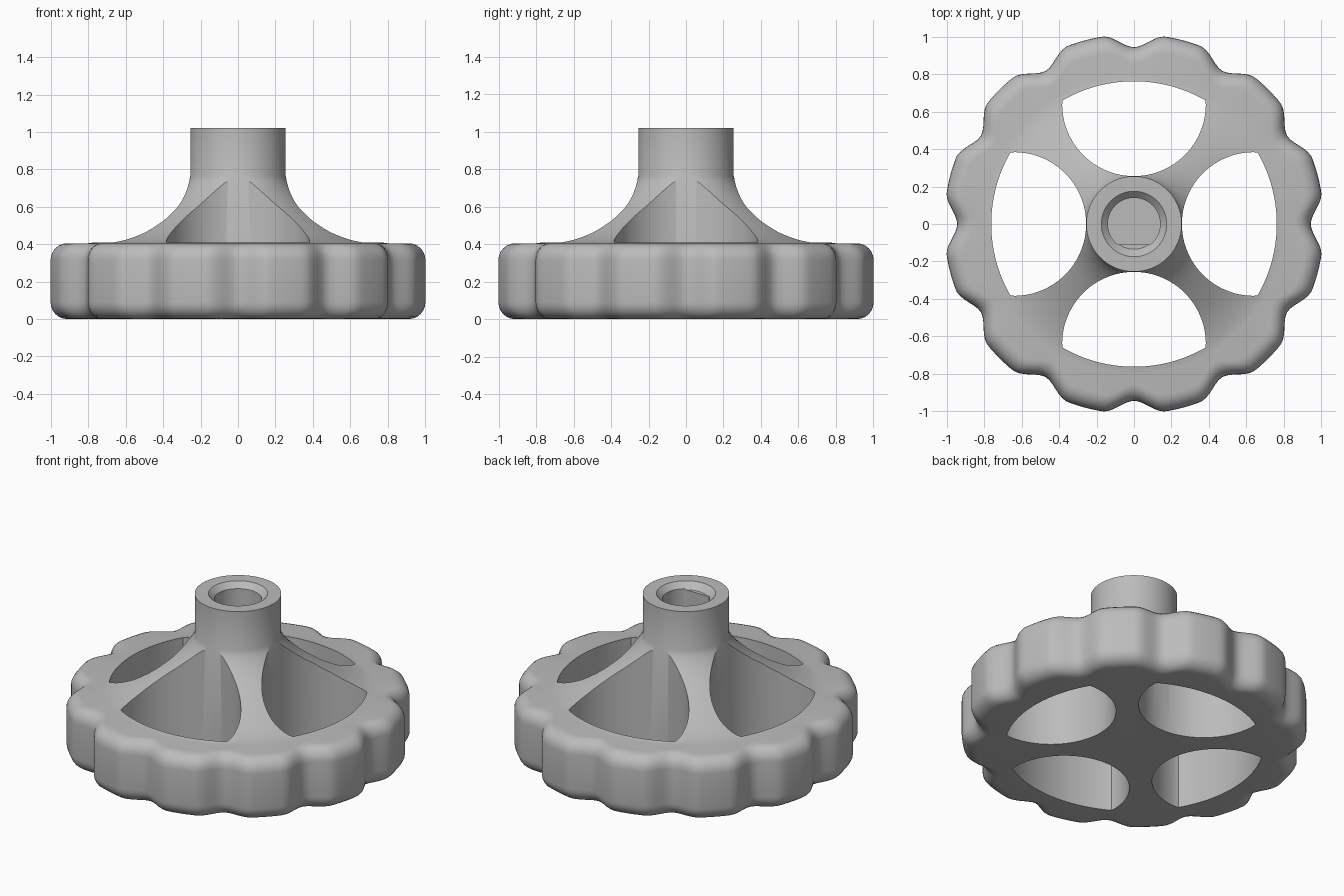
import bpy, bmesh
from math import sin, cos, pi, radians, hypot

old = bpy.data.objects.get("Cube")
if old:
    bpy.data.objects.remove(old, do_unlink=True)

grey = bpy.data.materials.new("plain_grey")
grey.use_nodes = True
colour = (0.5, 0.5, 0.5, 1)
grey.diffuse_color = colour
grey.node_tree.nodes["Principled BSDF"].inputs["Base Color"].default_value = colour

LOBES, SEGS = 12, 240
RIM_TOP, ROUND, HUB_TOP, HUB_R = 0.405, 0.09, 1.02, 0.255


def loft(name, rings):
    """Join rings of equal point count from bottom to top and cap both ends."""
    bm = bmesh.new()
    loops = [[bm.verts.new(p) for p in ring] for ring in rings]
    for low, high in zip(loops, loops[1:]):
        for i in range(len(low)):
            j = (i + 1) % len(low)
            bm.faces.new((low[i], low[j], high[j], high[i]))
    bm.faces.new(loops[0][::-1])
    bm.faces.new(loops[-1])
    bmesh.ops.recalc_face_normals(bm, faces=bm.faces)
    mesh = bpy.data.meshes.new(name)
    bm.to_mesh(mesh)
    bm.free()
    obj = bpy.data.objects.new(name, mesh)
    bpy.context.collection.objects.link(obj)
    mesh.materials.append(grey)
    return obj


def circle(r, z, n=SEGS):
    return [(r * cos(2 * pi * i / n), r * sin(2 * pi * i / n), z) for i in range(n)]


def scalloped(inset, z):
    """Grip outline: shallow finger hollows between round lobes."""
    ring = []
    for i in range(SEGS):
        a = 2 * pi * i / SEGS
        pitch = 2 * pi / LOBES
        off = abs((a + pitch / 2) % pitch - pitch / 2)
        t = min(off / radians(9.8), 1)
        r = 0.945 + 0.071 * t * t * (3 - 2 * t) - inset
        ring.append((r * cos(a), r * sin(a), z))
    return ring


# Wheel body: rounded grip rim, flaring cone and hub
steps = [i * pi / 12 for i in range(7)]
rings = [scalloped(ROUND * (1 - sin(a)), ROUND * (1 - cos(a))) for a in steps]
rings += [scalloped(ROUND * (1 - cos(a)), RIM_TOP - ROUND * (1 - sin(a))) for a in steps]
flare = [(0.8, 0.405), (0.764, 0.41), (0.715, 0.422), (0.665, 0.44), (0.61, 0.463),
         (0.561, 0.49), (0.5, 0.524), (0.446, 0.56), (0.395, 0.594), (0.35, 0.632),
         (0.315, 0.668), (0.287, 0.704), (0.267, 0.736), (HUB_R, 0.765), (HUB_R, HUB_TOP)]
rings += [circle(r, z) for r, z in flare]
wheel = loft("handwheel", rings)


# Window cutters: circle trimmed by the inner edge of the rim
def window_ring(turn, z):
    ring = []
    for x, y, _ in circle(0.384, 0, 96):
        x += 0.64
        s = min(1, 0.763 / hypot(x, y))
        x, y = x * s, y * s
        ring.append((x * cos(turn) - y * sin(turn), x * sin(turn) + y * cos(turn), z))
    return ring


cutters = [loft("window_cutter", [window_ring(k * pi / 2, z) for z in (-0.2, 1.2)])
           for k in range(4)]

# Blind shaft bore with one flat side, and its chamfered mouth
bore = [[(x, max(y, -0.11), z) for x, y, z in circle(0.14, h, 64)] for h in (0.5, 1.2)]
cutters.append(loft("bore_cutter", bore))
cutters.append(loft("chamfer_cutter", [circle(0.135, HUB_TOP - 0.04, 64),
                                       circle(0.175, HUB_TOP, 64),
                                       circle(0.175, 1.2, 64)]))

bpy.context.view_layer.objects.active = wheel
for cutter in cutters:
    cutter.hide_render = True
    mod = wheel.modifiers.new("cut", 'BOOLEAN')
    mod.operation = 'DIFFERENCE'
    mod.solver = 'EXACT'
    mod.object = cutter
    bpy.ops.object.modifier_apply(modifier=mod.name)
    bpy.data.objects.remove(cutter, do_unlink=True)

bpy.ops.object.select_all(action='DESELECT')
wheel.select_set(True)
bpy.ops.object.shade_smooth_by_angle(angle=radians(30))
